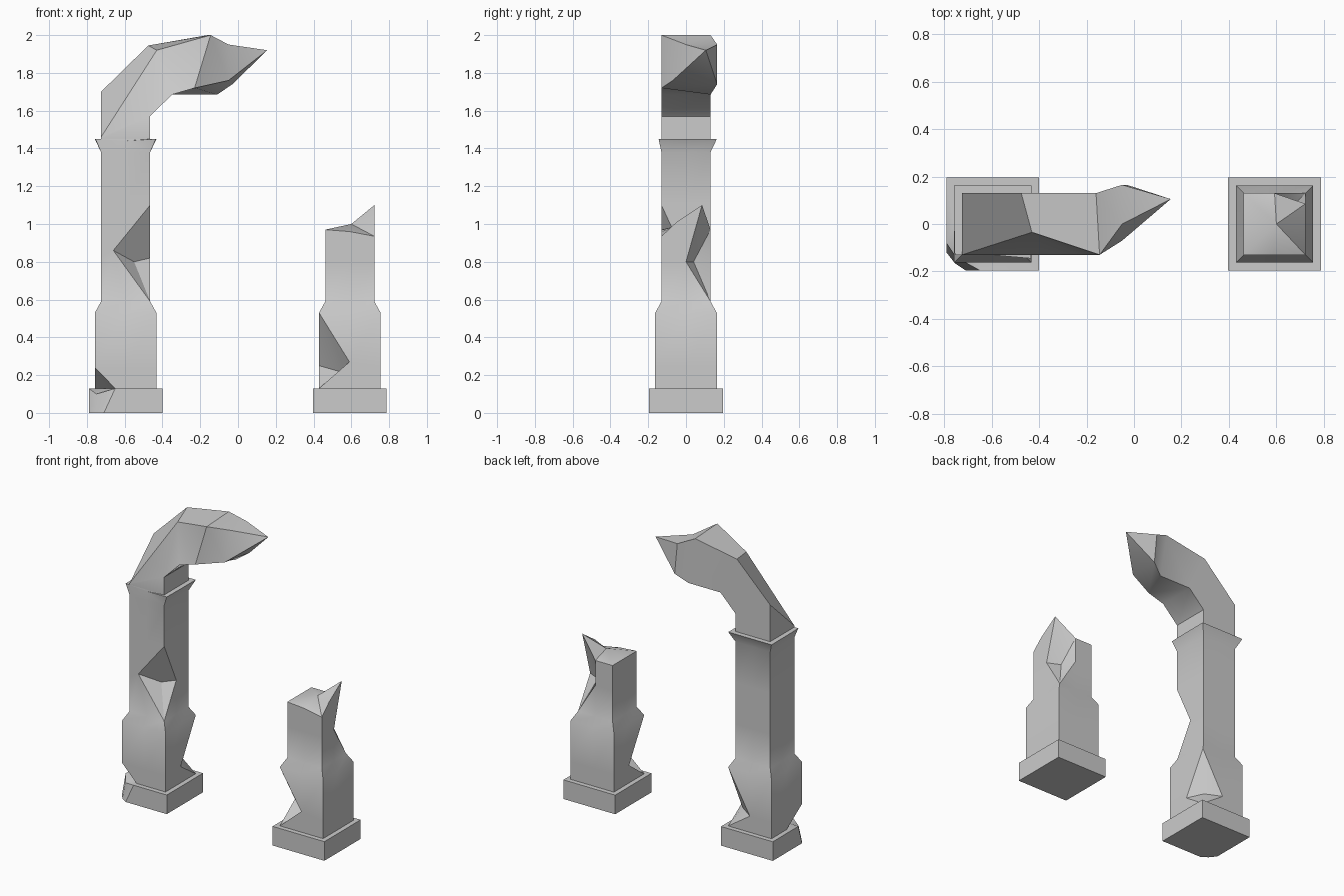
import bpy, bmesh
from math import radians

if "Cube" in bpy.data.objects:
    bpy.data.objects.remove(bpy.data.objects["Cube"])

# Loft closed rings; at dented corners the quad is split so the rest of the face stays flat
def loft(name, rings, tip, dents=()):
    bm = bmesh.new()
    vs = [[bm.verts.new(p) for p in r] for r in rings]
    n = len(rings[0])
    for i in range(len(rings) - 1):
        for j in range(n):
            k = (j + 1) % n
            a, b, c, d = vs[i][j], vs[i][k], vs[i + 1][k], vs[i + 1][j]
            ac = ((i, j) in dents) + ((i + 1, k) in dents)
            bd = ((i, k) in dents) + ((i + 1, j) in dents)
            if ac == bd == 0:
                bm.faces.new((a, b, c, d))
            elif ac <= bd:
                bm.faces.new((a, b, c))
                bm.faces.new((a, c, d))
            else:
                bm.faces.new((a, b, d))
                bm.faces.new((b, c, d))
    bm.faces.new(vs[0][::-1])
    t = bm.verts.new(tip)
    for j in range(n):
        bm.faces.new((vs[-1][j], vs[-1][(j + 1) % n], t))
    bmesh.ops.recalc_face_normals(bm, faces=bm.faces)
    me = bpy.data.meshes.new(name)
    bm.to_mesh(me)
    bm.free()
    ob = bpy.data.objects.new(name, me)
    bpy.context.collection.objects.link(ob)
    bpy.ops.object.select_all(action='DESELECT')
    ob.select_set(True)
    bpy.context.view_layer.objects.active = ob
    bpy.ops.object.shade_smooth_by_angle(angle=radians(30))
    return ob

# Ring points: corners and side middles, counter-clockwise from front left
FL, F, FR, R, BR, B, BL, L = range(8)
DIRS = [(-1, -1), (0, -1), (1, -1), (1, 0), (1, 1), (0, 1), (-1, 1), (-1, 0)]

# Square pillar from (height, half width) levels, with damaged points moved
def pillar(name, cx, levels, moved, tip):
    rings = [[(cx + dx * h, dy * h, z) for dx, dy in DIRS] for z, h in levels]
    for (lv, i), p in moved.items():
        rings[lv][i] = p
    return loft(name, rings, tip, {k for k in moved if k[1] % 2 == 0})

FOOT = [(0, .195), (.13, .195), (.13, .163)]

# Tall left pillar: chipped plinth, gouged corners, broken collar
pillar("tall_pillar", -.595,
       FOOT + [(.24, .163), (.53, .163), (.59, .13), (.82, .13),
               (1.10, .13), (1.38, .13), (1.45, .163), (1.45, .13)],
       {(0, FL): (-.755, -.165, 0), (0, F): (-.71, -.195, 0), (0, L): (-.79, -.12, 0),
        (1, FL): (-.75, -.14, .10), (1, F): (-.65, -.195, .13), (1, L): (-.79, -.08, .13),
        (2, FL): (-.69, -.09, .13), (2, F): (-.65, -.163, .13),
        (3, BR): (-.495, .10, .25),
        (6, FR): (-.55, -.04, .80), (6, F): (-.66, -.13, .86),
        (9, FL): (-.755, -.13, 1.45), (9, F): (-.595, -.131, 1.44),
        (9, FR): (-.435, -.145, 1.45)},
       (-.595, 0, 1.45))

# Broken arch springing from the tall pillar (outer front, inner front, inner back, outer back)
loft("broken_arch", [
    [(-.725, -.13, 1.45), (-.465, -.13, 1.45), (-.465, .13, 1.45), (-.725, .13, 1.45)],
    [(-.725, -.13, 1.46), (-.465, -.13, 1.57), (-.465, .13, 1.57), (-.725, .13, 1.70)],
    [(-.43, -.035, 1.92), (-.35, -.13, 1.685), (-.35, .13, 1.685), (-.475, .13, 1.945)],
    [(-.145, -.13, 2.0), (-.23, -.13, 1.72), (-.11, .13, 1.685), (-.16, .13, 2.0)],
    [(-.05, 0, 1.95), (-.05, -.07, 1.76), (-.03, .165, 1.74), (-.05, .165, 1.95)]],
    (.155, .105, 1.92), {(2, 1)})

# Short right pillar: gouged block and snapped top
pillar("short_pillar", .592,
       FOOT + [(.25, .163), (.53, .163), (.59, .13), (.80, .13), (.97, .13)],
       {(3, FL): (.535, -.06, .22), (3, F): (.59, -.163, .27),
        (6, BR): (.635, .04, .80),
        (7, F): (.59, -.13, .96), (7, FR): (.722, -.13, .935),
        (7, R): (.722, -.05, 1.01), (7, BR): (.722, .085, 1.10)},
       (.60, 0, 1.0))
